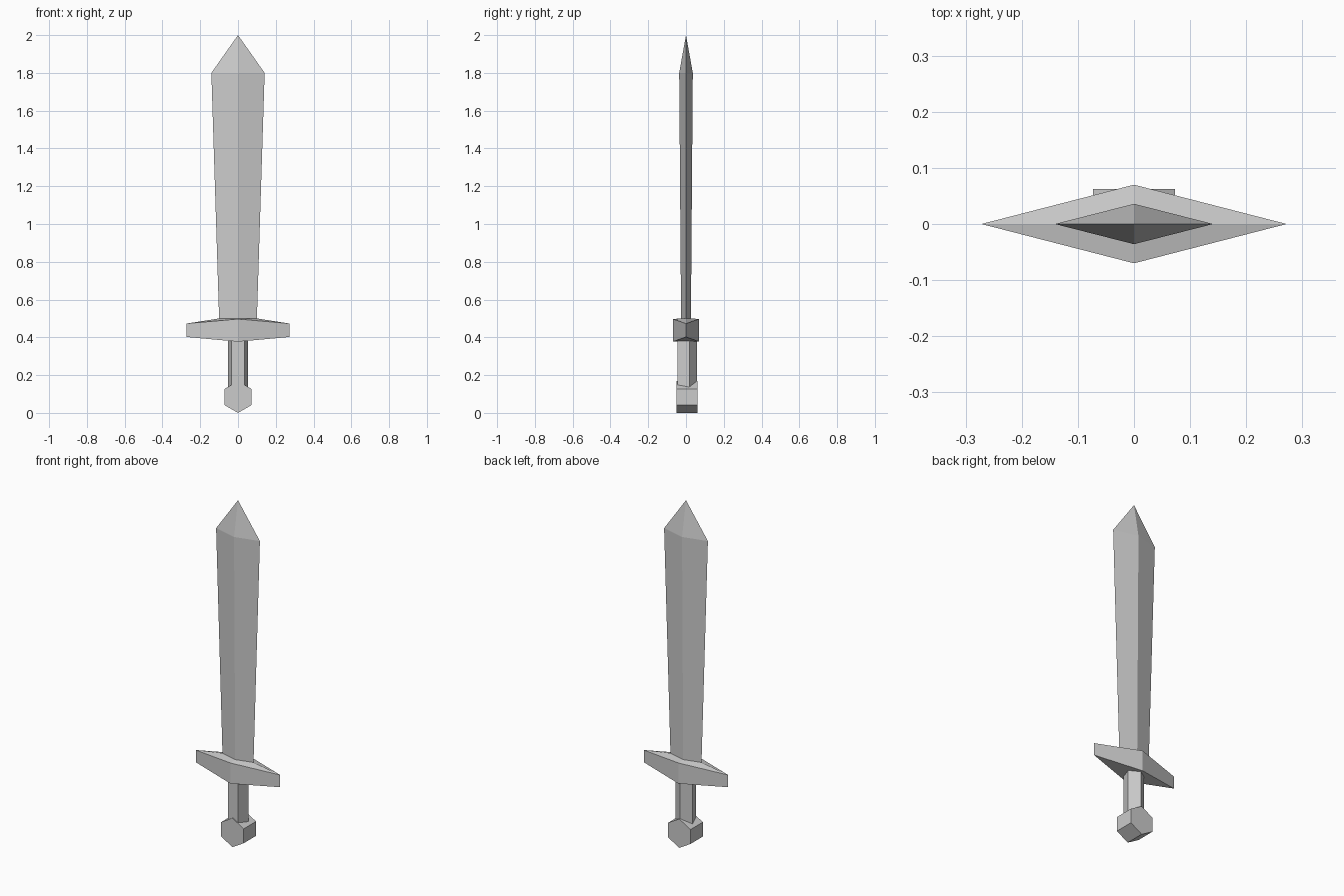
import bpy, bmesh, math
from mathutils import Matrix

if "Cube" in bpy.data.objects:
    bpy.data.objects.remove(bpy.data.objects["Cube"])


def finish(name, bm):
    bmesh.ops.remove_doubles(bm, verts=bm.verts, dist=1e-5)
    bmesh.ops.recalc_face_normals(bm, faces=bm.faces)
    me = bpy.data.meshes.new(name)
    bm.to_mesh(me)
    bm.free()
    ob = bpy.data.objects.new(name, me)
    bpy.context.collection.objects.link(ob)
    return ob


def diamond(bm, half_x, half_y, z_side, z_mid):
    """Four-point ring: right, back, left, front."""
    return [bm.verts.new(p) for p in ((half_x, 0, z_side), (0, half_y, z_mid),
                                      (-half_x, 0, z_side), (0, -half_y, z_mid))]


def bridge(bm, rings):
    for a, b in zip(rings, rings[1:]):
        for i in range(4):
            j = (i + 1) % 4
            bm.faces.new((a[i], a[j], b[j], b[i]))


BASE = (0.10, 0.026, 0.50, 0.50)

# Blade: diamond section widening upward, then a point
bm = bmesh.new()
rings = [diamond(bm, *BASE), diamond(bm, 0.141, 0.036, 1.80, 1.80)]
bridge(bm, rings)
bm.faces.new(rings[0])
tip = bm.verts.new((0, 0, 2.0))
for i in range(4):
    bm.faces.new((rings[1][i], rings[1][(i + 1) % 4], tip))
finish("blade", bm)

# Crossguard: diamond block rising to the blade base, underside folded in the middle
bm = bmesh.new()
rings = [diamond(bm, 0.272, 0.07, 0.402, 0.377),
         diamond(bm, 0.272, 0.07, 0.473, 0.497), diamond(bm, *BASE)]
bridge(bm, rings)
right, back, left, front = rings[0]
bm.faces.new((right, back, front))
bm.faces.new((left, front, back))
bm.faces.new(rings[2])
finish("crossguard", bm)


def prism(name, sides, radius, depth, matrix):
    bm = bmesh.new()
    bmesh.ops.create_cone(bm, cap_ends=True, segments=sides, radius1=radius,
                          radius2=radius, depth=depth)
    # put one corner on +y before placing
    v = max(bm.verts, key=lambda v: v.co.y)
    turn = math.pi / 2 - math.atan2(v.co.y, v.co.x)
    bmesh.ops.transform(bm, verts=bm.verts, matrix=matrix @ Matrix.Rotation(turn, 4, 'Z'))
    return finish(name, bm)


# Grip: five-sided, flat face to the front
prism("grip", 5, 0.057, 0.32, Matrix.Translation((0, 0, 0.26)))

# Pommel: hexagonal nut with its axis front to back
prism("pommel", 6, 0.084, 0.113,
      Matrix.Translation((0, 0.0055, 0.084)) @ Matrix.Rotation(math.pi / 2, 4, 'X'))
